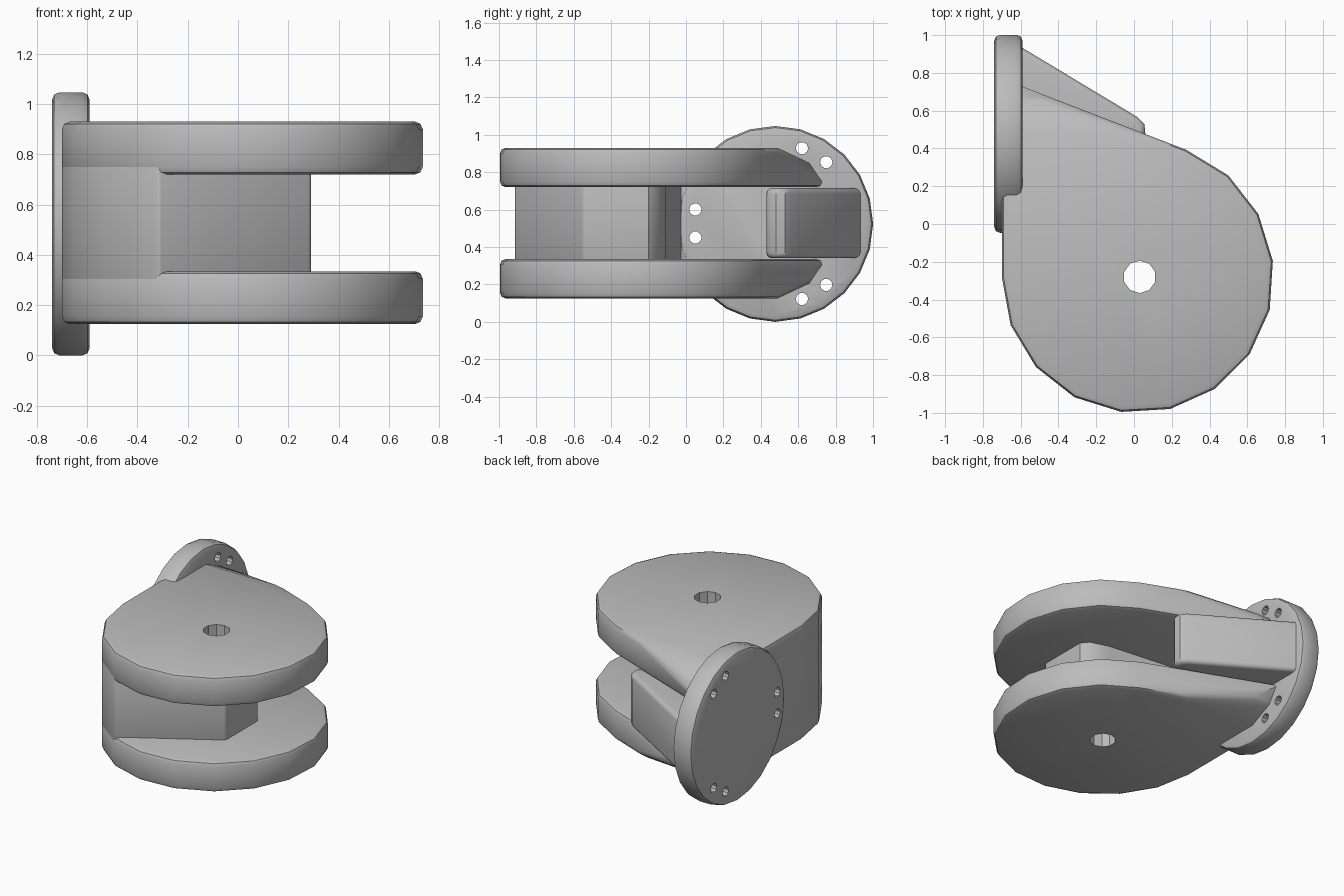
import bpy, bmesh
from math import radians, cos, sin, pi
from mathutils import Vector, Matrix

cube = bpy.data.objects.get("Cube")
if cube:
    bpy.data.objects.remove(cube, do_unlink=True)

grey = bpy.data.materials.new("plain_grey")
grey.use_nodes = True
COLOUR = (0.5, 0.5, 0.5, 1)
grey.diffuse_color = COLOUR
grey.node_tree.nodes["Principled BSDF"].inputs["Base Color"].default_value = COLOUR

MID = 0.5275           # height of the symmetry plane
HUB = Vector((0.02, -0.28))
RADIUS = 0.72
STEP = 249 / 12        # facet angle of the round end


def finish_mesh(name, bm):
    bmesh.ops.recalc_face_normals(bm, faces=bm.faces)
    mesh = bpy.data.meshes.new(name)
    bm.to_mesh(mesh)
    bm.free()
    mesh.materials.append(grey)
    obj = bpy.data.objects.new(name, mesh)
    bpy.context.collection.objects.link(obj)
    return obj


def prism(points, z0, z1):
    bm = bmesh.new()
    base = bm.faces.new([bm.verts.new((x, y, z0)) for x, y in points])
    top = bmesh.ops.extrude_face_region(bm, geom=[base])["geom"]
    bmesh.ops.translate(bm, vec=(0, 0, z1 - z0),
                        verts=[v for v in top if isinstance(v, bmesh.types.BMVert)])
    return bm


def cylinder(centre, radius, depth, sides, axis):
    bm = bmesh.new()
    turn = Matrix.Rotation(pi / 2, 4, 'Y') if axis == 'X' else Matrix()
    bmesh.ops.create_cone(bm, cap_ends=True, segments=sides, radius1=radius,
                          radius2=radius, depth=depth,
                          matrix=Matrix.Translation(centre) @ turn)
    return bm


def arc(first, last):
    angles = [radians(69 - STEP * i) for i in range(first, last + 1)]
    return [(HUB.x + RADIUS * cos(a), HUB.y + RADIUS * sin(a)) for a in angles]


def apply_modifiers(obj, bevel, segments, cutters):
    bpy.ops.object.select_all(action='DESELECT')
    bpy.context.view_layer.objects.active = obj
    obj.select_set(True)
    mod = obj.modifiers.new("round_edges", 'BEVEL')
    mod.width = bevel
    mod.segments = segments
    mod.limit_method = 'ANGLE'
    mod.angle_limit = radians(40)
    for cutter in cutters:
        cut = obj.modifiers.new("hole", 'BOOLEAN')
        cut.operation = 'DIFFERENCE'
        cut.solver = 'EXACT'
        cut.object = cutter
    for mod in list(obj.modifiers):
        bpy.ops.object.modifier_apply(modifier=mod.name)
    bpy.ops.object.shade_smooth_by_angle(angle=radians(35))


# Hole cutters: one axle hole and three mirrored pairs of bolt holes
axle = finish_mesh("axle_cutter", cylinder((0.03, -0.28, MID), 0.086, 2, 10, 'Z'))
bolts = []
for y, rise in ((0.05, 0.075), (0.62, 0.403), (0.75, 0.328)):
    for side in (1, -1):
        bolts.append(finish_mesh("bolt_cutter", cylinder(
            (-0.65, y, 0.5255 + side * rise), 0.033, 0.6, 10, 'X')))
for cutter in [axle] + bolts:
    cutter.hide_render = True

# Two teardrop cheeks, with corners trimmed towards the flange
for name, side in (("upper_cheek", 1), ("lower_cheek", -1)):
    bm = prism(arc(0, 12) + [(-0.7, 0.77)], 0.72, 0.93)
    for (y0, z0), (y1, z1) in (((0.49, 0.93), (0.66, 0.85)),
                               ((0.66, 0.85), (0.75, 0.715))):
        bmesh.ops.bisect_plane(bm, geom=bm.verts[:] + bm.edges[:] + bm.faces[:],
                               plane_co=(0, y0, z0), plane_no=(0, z0 - z1, y1 - y0),
                               clear_outer=True)
        bmesh.ops.holes_fill(bm, edges=[e for e in bm.edges if e.is_boundary])
    if side < 0:
        for v in bm.verts:
            v.co.z = 2 * MID - v.co.z
    apply_modifiers(finish_mesh(name, bm), 0.03, 2, [axle] + bolts)

# Core between the cheeks, including the outer wall
wall = arc(9, 12) + [(-0.7, 0.25), (-0.6, 0.25), (-0.6, -0.03),
                     (0.12, -0.11), (0.25, -0.15), (0.29, -0.2), (0.29, -0.55)]
core = finish_mesh("core_wall", prism(wall, 0.25, 0.805))
apply_modifiers(core, 0.012, 2, [axle] + bolts)

# Round mounting flange
flange = finish_mesh("mounting_flange",
                     cylinder((-0.665, 0.477, 0.5235), 0.5235, 0.15, 24, 'X'))
apply_modifiers(flange, 0.03, 2, bolts)

# Tapered rib bracing the flange
rib_shape = [(-0.62, 0.95), (0.02, 0.565), (0.055, 0.53), (0.06, 0.48),
             (0.03, 0.43), (-0.62, 0.43)]
rib = finish_mesh("brace_rib", prism(rib_shape, 0.34, 0.715))
apply_modifiers(rib, 0.03, 3, [])

for cutter in [axle] + bolts:
    bpy.data.objects.remove(cutter, do_unlink=True)
